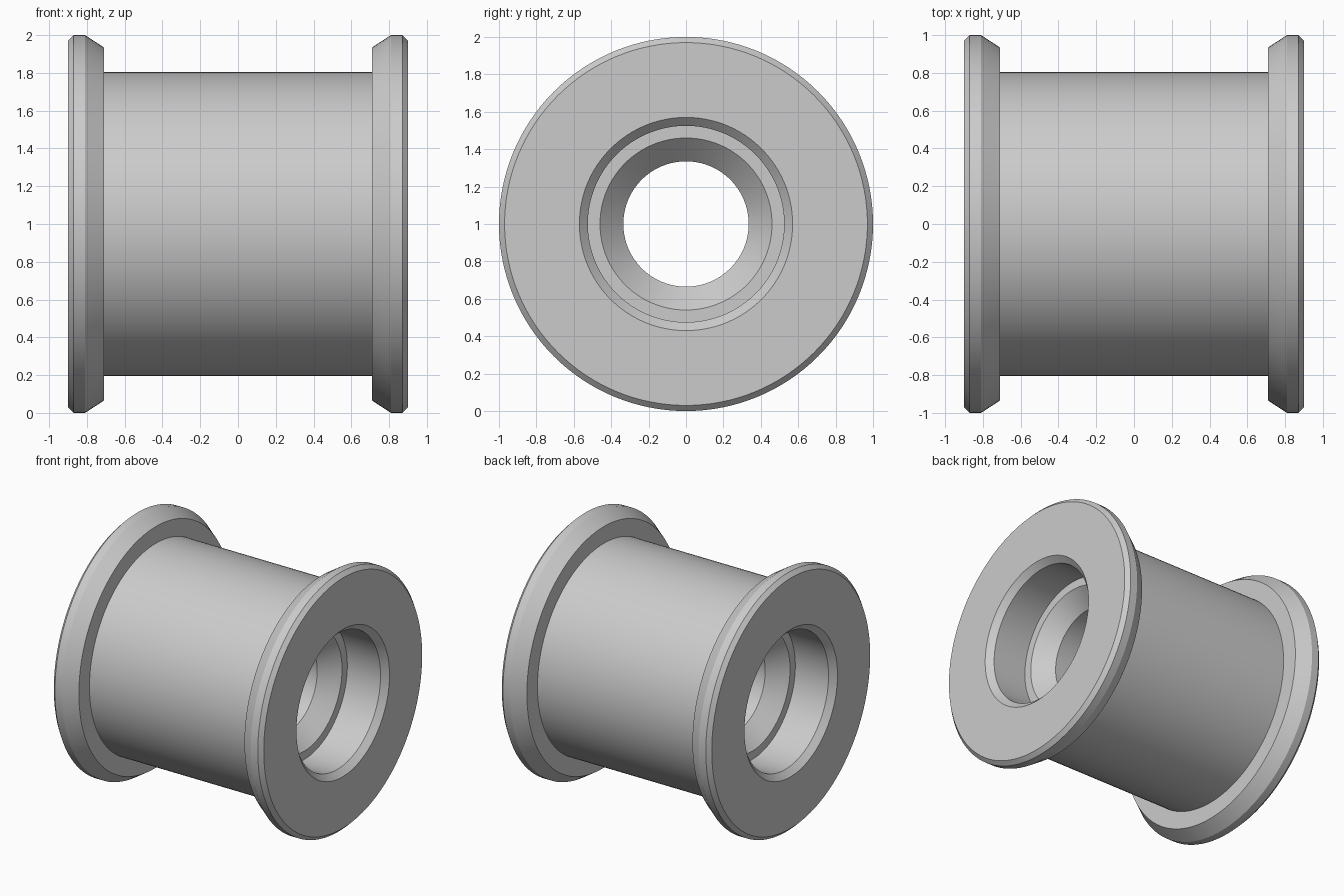
import bpy, bmesh, math

SEGMENTS = 128

cube = bpy.data.objects.get("Cube")
if cube:
    bpy.data.objects.remove(cube, do_unlink=True)

# Single plain grey
grey = bpy.data.materials.new("plain_grey")
grey.use_nodes = True
colour = (0.6, 0.6, 0.6, 1)
grey.diffuse_color = colour
grey.node_tree.nodes["Principled BSDF"].inputs["Base Color"].default_value = colour

# Half section as (x, radius): barrel, chamfered flange, counterbore, countersink, bore
half = [(0.71, 0.805), (0.71, 0.935), (0.81, 1.0), (0.87, 1.0), (0.90, 0.97),
        (0.90, 0.57), (0.855, 0.525), (0.57, 0.525), (0.57, 0.46), (0.445, 0.335)]
section = half + [(-x, r) for x, r in reversed(half)]

# Revolve the closed section around the x axis
bm = bmesh.new()
rings = []
for i in range(SEGMENTS):
    a = 2 * math.pi * i / SEGMENTS
    rings.append([bm.verts.new((x, r * math.cos(a), 1 + r * math.sin(a)))
                  for x, r in section])
for i, ring in enumerate(rings):
    after = rings[(i + 1) % SEGMENTS]
    for j in range(len(section)):
        k = (j + 1) % len(section)
        bm.faces.new((ring[j], ring[k], after[k], after[j]))
bmesh.ops.recalc_face_normals(bm, faces=bm.faces)

mesh = bpy.data.meshes.new("flanged_bushing")
bm.to_mesh(mesh)
bm.free()
mesh.materials.append(grey)
bushing = bpy.data.objects.new("flanged_bushing", mesh)
bpy.context.collection.objects.link(bushing)

# Smooth round surfaces, crisp chamfer edges
bpy.ops.object.select_all(action="DESELECT")
bushing.select_set(True)
bpy.context.view_layer.objects.active = bushing
bpy.ops.object.shade_smooth_by_angle(angle=math.radians(20))
